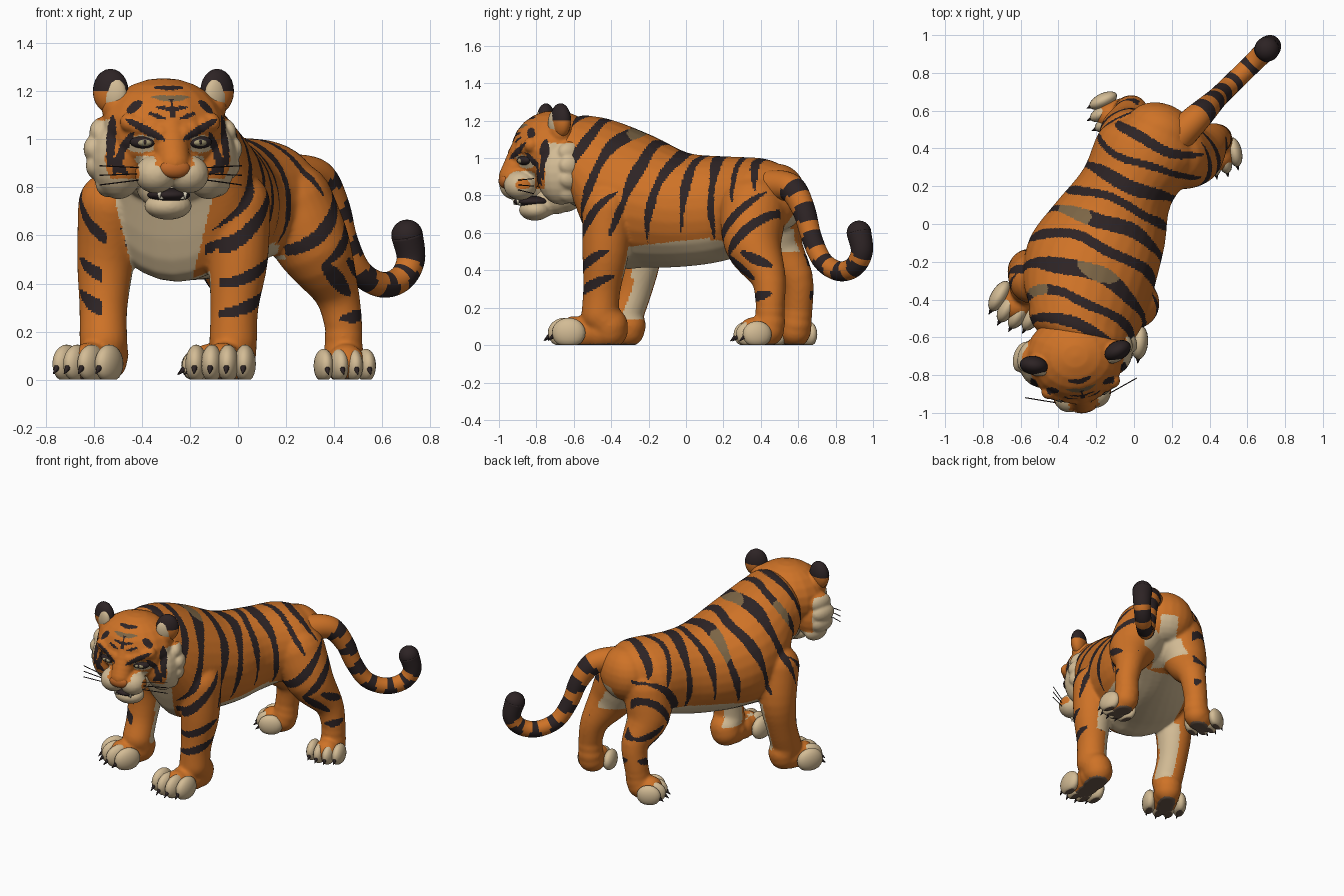
import bpy, bmesh
from math import sin, cos, pi, radians, sqrt
from mathutils import Matrix, Vector, Euler

if "Cube" in bpy.data.objects:
    bpy.data.objects.remove(bpy.data.objects["Cube"])
COLOURS = {
    "orange fur": (0.62, 0.17, 0.02), "cream fur": (0.65, 0.5, 0.3), "dark stripe": (0.026, 0.017, 0.018),
    "faded stripe": (0.2, 0.13, 0.06), "nose": (0.55, 0.145, 0.022), "iris": (0.36, 0.31, 0.17),
    "paw pad": (0.15, 0.1, 0.07), "tooth": (0.75, 0.68, 0.52)}
ORANGE, CREAM, DARK, FADED, NOSE, IRIS, PAD, TOOTH = range(8)
MATS = []
for name, rgb in COLOURS.items():
    m = bpy.data.materials.new(name)
    m.use_nodes = True
    m.diffuse_color = (*rgb, 1)
    shader = next(n for n in m.node_tree.nodes if n.type == 'BSDF_PRINCIPLED')
    shader.inputs["Base Color"].default_value = (*rgb, 1)
    MATS.append(m)

# ---- helpers ----
def blob(bm, centre, radii, turn=0):
    bmesh.ops.create_uvsphere(bm, u_segments=20, v_segments=12, radius=1,
        matrix=Matrix.LocRotScale(Vector(centre), Euler((0, 0, turn)), Vector(radii)))

def cone(bm, centre, tilt, radius, depth):
    bmesh.ops.create_cone(bm, cap_ends=True, segments=10, radius1=radius, radius2=0.002, depth=depth,
        matrix=Matrix.Translation(centre) @ Matrix.Rotation(radians(tilt), 4, 'X'))

def spline(points, steps):
    pts = [Vector(p) for p in (points[0], *points, points[-1])]
    out = []
    for a, b, c, d in zip(pts, pts[1:], pts[2:], pts[3:]):
        for t in (k / steps for k in range(steps)):
            out.append((b * 2 + (c - a) * t + (a * 2 - b * 5 + c * 4 - d) * t * t
                        + (b * 3 - a - c * 3 + d) * t ** 3) * 0.5)
    return out + [pts[-1]]

def chain(bm, points):
    for x, y, z, r in spline(points, 3):
        blob(bm, (x, y, z), (r, r, r))

def tube(bm, path, ref, axis=None):
    """Loft rings along a path of x, y, z, half width, half height."""
    centres = [Vector(q[:3]) for q in path]
    rings, last = [], len(path) - 1
    for i, q in enumerate(path):
        along = axis or (centres[min(i + 1, last)] - centres[max(i - 1, 0)]).normalized()
        side = Vector(ref).cross(along).normalized()
        up = along.cross(side)
        rings.append([bm.verts.new(centres[i] + side * q[3] * cos(k * pi / 14) + up * q[-1] * sin(k * pi / 14))
                      for k in range(28)])
    for a, b in zip(rings, rings[1:]):
        for k in range(28):
            bm.faces.new((a[k - 1], a[k], b[k], b[k - 1]))
    bm.faces.new(rings[0])
    bm.faces.new(rings[-1])
    return centres

def make(name, bm, rule, frame=Matrix(), voxel=0, soften=10, floor=False):
    bmesh.ops.recalc_face_normals(bm, faces=bm.faces)
    me = bpy.data.meshes.new(name)
    bm.to_mesh(me)
    bm.free()
    ob = bpy.data.objects.new(name, me)
    bpy.context.scene.collection.objects.link(ob)
    ob.matrix_world = frame
    if voxel:
        mod = ob.modifiers.new("Blend", 'REMESH')
        mod.mode, mod.voxel_size = 'VOXEL', voxel
        mod = ob.modifiers.new("Soften", 'SMOOTH')
        mod.factor, mod.iterations = 0.5, soften
        me = bpy.data.meshes.new_from_object(ob.evaluated_get(bpy.context.evaluated_depsgraph_get()))
        ob.modifiers.clear()
        ob.data = me
    for m in MATS:
        me.materials.append(m)
    if floor:
        for v in me.vertices:
            v.co.z = max(v.co.z, 0)
        me.update()
    for p in me.polygons:
        p.material_index = rule(p.center, p.normal) if callable(rule) else rule
        p.use_smooth = True

def slash(u, v, marks, width):
    """True inside any of the tapered strokes (u0, v0, u1, v1)."""
    for a, b, c, d in marks:
        du, dv = c - a, d - b
        size = du * du + dv * dv
        t = ((u - a) * du + (v - b) * dv) / size
        if 0 < t < 1 and abs((u - a) * dv - (v - b) * du) / sqrt(size) < width * sqrt(sin(pi * t)):
            return True

# ---- body: torso and four legs blended together ----
YAW = radians(22)
SPINE = Vector((sin(YAW), cos(YAW), 0))
TORSO = [(-0.29, -0.54, 0.98, 0.285, 0.25), (-0.27, -0.4, 0.82, 0.345, 0.385), (-0.22, -0.2, 0.77, 0.355, 0.355),
         (-0.125, 0, 0.725, 0.31, 0.305), (-0.035, 0.2, 0.73, 0.25, 0.28), (0.08, 0.4, 0.76, 0.275, 0.24),
         (0.14, 0.49, 0.79, 0.19, 0.18)]
LEGS = [  # front left, front right, hind left, hind right
    [(0, -0.42, 0.73, 0.135), (0, -0.43, 0.5, 0.125), (-0.015, -0.45, 0.3, 0.1),
     (-0.02, -0.46, 0.16, 0.1), (-0.03, -0.41, 0.08, 0.1), (-0.065, -0.6, 0.07, 0.085)],
    [(-0.53, -0.29, 0.73, 0.135), (-0.55, -0.25, 0.5, 0.12), (-0.56, -0.28, 0.3, 0.1),
     (-0.56, -0.33, 0.16, 0.1), (-0.55, -0.31, 0.08, 0.09), (-0.62, -0.43, 0.07, 0.085)],
    [(0.22, 0.36, 0.73, 0.18), (0.32, 0.36, 0.54, 0.155), (0.41, 0.44, 0.36, 0.095),
     (0.44, 0.45, 0.22, 0.078), (0.44, 0.44, 0.08, 0.085), (0.45, 0.36, 0.07, 0.08)],
    [(-0.01, 0.44, 0.71, 0.17), (-0.04, 0.49, 0.52, 0.14), (-0.01, 0.59, 0.36, 0.09),
     (-0.03, 0.6, 0.2, 0.078), (-0.05, 0.585, 0.08, 0.085), (-0.12, 0.57, 0.07, 0.08)]]
# back bands: spine position, lower position, lower height, half width
BANDS = [(-0.57, -0.66, 0.88, 0.03), (-0.43, -0.62, 0.78, 0.038), (-0.28, -0.49, 0.62, 0.04),
         (-0.13, -0.29, 0.58, 0.038), (0, -0.11, 0.55, 0.036), (0.12, 0.08, 0.6, 0.032), (0.23, 0.24, 0.56, 0.034),
         (0.35, 0.42, 0.76, 0.028), (0.47, 0.52, 0.82, 0.026)]
WORN = [(-0.02, -0.2, 0.06, 0.09), (-0.25, 0.03, 0.06, 0.12), (-0.46, -0.24, 0.05, 0.06)]
FRONT_MARKS = [(-0.67, 0.47, -0.38, 0.82), (-0.63, 0.38, -0.4, 0.51), (-0.63, 0.26, -0.4, 0.37)]
HIND_MARKS = [(0.06, 0.46, 0.35, 0.82), (0.2, 0.47, 0.42, 0.74), (0.2, 0.48, 0.36, 0.35),
              (0.3, 0.5, 0.44, 0.42), (0.34, 0.25, 0.45, 0.28)]

def coat(p, n):
    x, y, z = p
    if z < 0.008 and n.z < -0.6:
        return PAD
    u = (x + 0.12) * SPINE.x + y * SPINE.y
    d = (x + 0.12) * SPINE.y - y * SPINE.x - 0.1 * max(u, 0)
    side = 1 if d > 0 else -1
    out = (n.x * SPINE.y - n.y * SPINE.x) * side
    a = abs(d)
    # pale chest, belly, inner legs and rump
    if (u < -0.3 and 0.36 < z < 0.87 and n.y < 0.2 and abs(x + 0.31) < 0.12 + 0.25 * (z - 0.42)
            or -0.45 < u < 0.35 and 0.36 < z < 0.55 + 0.1 * u and a < 0.27 and n.z < 0.1 and n.y > -0.3
            or u < -0.1 and 0.14 < z < 0.5 and n.x * side < -0.3 and n.y > -0.1
            or u > 0.3 and 0.5 < z < 0.74 and (a < 0.06 or out < -0.3 and a < 0.17)):
        return CREAM
    # dark bands across the back, thinning down the flanks
    top = 1 + 0.2 * min(max(-u / 0.4, 0), 1)
    for u0, u1, low, width in BANDS:
        t = max((top - z) / (top - low), 0)
        if t < 1:
            line = u0 + (u1 - u0) * t + 0.012 * sin(d * 14 + u0 * 20)
            if abs(u - line) < width * sqrt(1 - t) * (0.88 + 0.2 * sin(z * 20 + u0 * 30)):
                worn = any(((u - c) / i) ** 2 + ((d - e) / j) ** 2 < 1 for c, e, i, j in WORN)
                return FADED if worn and n.z > 0.3 else DARK
    # slashes wrapping the outer shoulders and legs
    if out > -0.3 and a > 0.17:
        shift = 0 if side > 0 else (0.12 if u < 0 else 0.15)
        if slash(y - shift - 0.6 * (0.36 - a), z, FRONT_MARKS if u < 0 else HIND_MARKS, 0.026):
            return DARK
    return ORANGE

bm = bmesh.new()
tube(bm, spline(TORSO, 4), (0, 0, 1), SPINE)
for x, y, z, w, h in (TORSO[0], TORSO[-1]):
    blob(bm, (x, y, z), (w, 0.15, h), -YAW)
for leg in LEGS:
    tube(bm, spline(leg[:4], 4), (0, 1, 0))
    blob(bm, leg[0][:3], [leg[0][3]] * 3)
    chain(bm, leg[3:])
make("body", bm, coat, voxel=0.0095, soften=12, floor=True)

# ---- paws: four toes and claws each ----
for name, x, y, turn, size in (("front_left", -0.075, -0.65, -5, 1), ("front_right", -0.64, -0.46, -30, 1),
                               ("hind_left", 0.45, 0.335, 12, 0.88), ("hind_right", -0.15, 0.56, -65, 0.88)):
    frame = Matrix.Translation((x, y, 0)) @ Matrix.Rotation(radians(turn), 4, 'Z') @ Matrix.Scale(size, 4)
    toes, claws = bmesh.new(), bmesh.new()
    for i in (-1.5, -0.5, 0.5, 1.5):
        back = 0.014 * i * i
        blob(toes, (i * 0.068, back, 0.066), (0.045, 0.09, 0.08))
        cone(claws, (i * 0.068, back - 0.086, 0.045), 130, 0.02, 0.065)
    make(name + "_toes", toes, lambda p, n: PAD if n.z < -0.9 and p.z < 0.01 else CREAM, frame, floor=True)
    make(name + "_claws", claws, DARK, frame)

# ---- tail: ringed, swinging out to the left ----
TAIL = [(0.44, 0.85, 0.09), (0.56, 0.84, 0.075), (0.63, 0.72, 0.062), (0.67, 0.58, 0.055), (0.73, 0.45, 0.053),
        (0.82, 0.395, 0.053), (0.9, 0.42, 0.055), (0.94, 0.5, 0.059), (0.925, 0.6, 0.066)]
bm = bmesh.new()
tail_path = tube(bm, spline([(0.27 + (y - 0.5) * 1.02, y, z, r) for y, z, r in TAIL], 8), (1, -1.02, 0))
blob(bm, tail_path[-1], [TAIL[-1][2]] * 3)

def tail_rings(p, n):
    i = min(range(len(tail_path)), key=lambda k: (tail_path[k] - p).length_squared)
    return DARK if i > 54 or (i > 8 and i % 8 < 4) else ORANGE
make("tail", bm, tail_rings)

# ---- head ----
HEAD = Matrix.Translation((-0.31, -0.7, 1)) @ Matrix.Rotation(radians(10), 4, 'Z')
FINE_MARKS = [(-0.05, 0.21, 0.06, 0.215), (-0.05, 0.115, 0.07, 0.135), (0.03, 0.085, 0.1, 0.11)]
FACE_MARKS = [(0.12, 0.16, 0.18, 0.11), (0.035, -0.005, 0.195, 0.085), (0.16, 0.03, 0.215, -0.08),
              (0.23, 0.1, 0.25, -0.12), (0.17, -0.15, 0.26, -0.07), (0.19, -0.02, 0.23, -0.15)]

def face(p, n):
    x, y, z = p
    a = abs(x)
    if n.y < 0.2 and y < 0.02:
        if slash(a, z, FACE_MARKS, 0.017) or slash(a, z, FINE_MARKS, 0.009) or (a < 0.008 and 0.09 < z < 0.17):
            return DARK
        if slash(a, z, [(-0.06, 0.165, 0.08, 0.175)], 0.012):
            return FADED
    if y < -0.15 and a < 0.08 and z > -0.17 + a * 0.8:
        return ORANGE
    if (z < -0.165 or z < -0.07 and y < -0.13 and a < 0.145 or a > 0.235 and z < 0.08 and y > -0.1
            or y < -0.1 and ((a - 0.125) / 0.065) ** 2 + ((z + 0.02) / 0.036) ** 2 < 1):
        return CREAM
    return ORANGE

bm = bmesh.new()
blob(bm, (0, 0, 0.04), (0.265, 0.235, 0.215))
chain(bm, [(0, -0.17, 0.06, 0.065), (0, -0.2, -0.02, 0.07), (0, -0.235, -0.1, 0.07)])
chain(bm, [(0, -0.1, -0.275, 0.05), (0, 0.05, -0.18, 0.11)])
blob(bm, (0, -0.11, -0.277), (0.1, 0.085, 0.058))
for s in (-1, 1):
    blob(bm, (s * 0.19, 0, -0.08), (0.115, 0.135, 0.17))
    blob(bm, (s * 0.068, -0.2, -0.145), (0.088, 0.09, 0.08))
    chain(bm, [(s * 0.045, -0.205, 0.022, 0.045), (s * 0.17, -0.16, 0.07, 0.042)])
    for z, reach in ((0.03, 0.25), (-0.04, 0.275), (-0.11, 0.265), (-0.18, 0.225)):
        blob(bm, (s * reach, 0.045, z), (0.05, 0.085, 0.062), s * 0.5)
    blob(bm, (s * 0.2, -0.01, 0.14), (0.065, 0.06, 0.08))
make("head", bm, face, HEAD, voxel=0.008, soften=6)

# mouth, fangs and nose
bm = bmesh.new()
blob(bm, (0, -0.125, -0.232), (0.09, 0.1, 0.03))
make("mouth", bm, DARK, HEAD)
bm = bmesh.new()
for s in (-1, 1):
    cone(bm, (s * 0.055, -0.212, -0.232), 180, 0.012, 0.04)
    cone(bm, (s * 0.045, -0.2, -0.235), 0, 0.01, 0.03)
make("fangs", bm, TOOTH, HEAD)
bm = bmesh.new()
blob(bm, (0, -0.273, -0.122), (0.066, 0.032, 0.04))
make("nose", bm, NOSE, HEAD)

for s, label in ((1, "left"), (-1, "right")):
    # eye: dark rim, iris and pupil; ear with pale inside
    for part, centre, radii, rule in (
            ("eye_rim", (0.12, -0.19, -0.012), (0.055, 0.03, 0.026), DARK),
            ("eye_iris", (0.118, -0.206, -0.014), (0.034, 0.02, 0.016), IRIS),
            ("eye_pupil", (0.116, -0.218, -0.013), (0.01, 0.011, 0.011), DARK),
            ("ear", (0.225, -0.01, 0.2), (0.075, 0.05, 0.093), lambda p, n: DARK if p.z > 0.19 else ORANGE),
            ("ear_inside", (0.215, -0.043, 0.188), (0.052, 0.025, 0.066), CREAM)):
        bm = bmesh.new()
        blob(bm, (s * centre[0], *centre[1:]), radii, s * 0.33)
        make(f"{label}_{part}", bm, rule, HEAD)
    # whiskers
    cu = bpy.data.curves.new(label + "_whiskers", 'CURVE')
    cu.dimensions, cu.bevel_depth, cu.bevel_resolution = '3D', 0.0028, 1
    cu.materials.append(MATS[DARK])
    for k in range(3):
        line = cu.splines.new('POLY')
        line.points.add(1)
        line.points[0].co = (s * 0.1, -0.24, -0.12 - 0.022 * k, 1)
        line.points[1].co = (s * 0.3, -0.17, -0.11 - 0.04 * k, 1)
    ob = bpy.data.objects.new(label + "_whiskers", cu)
    bpy.context.scene.collection.objects.link(ob)
    ob.matrix_world = HEAD
